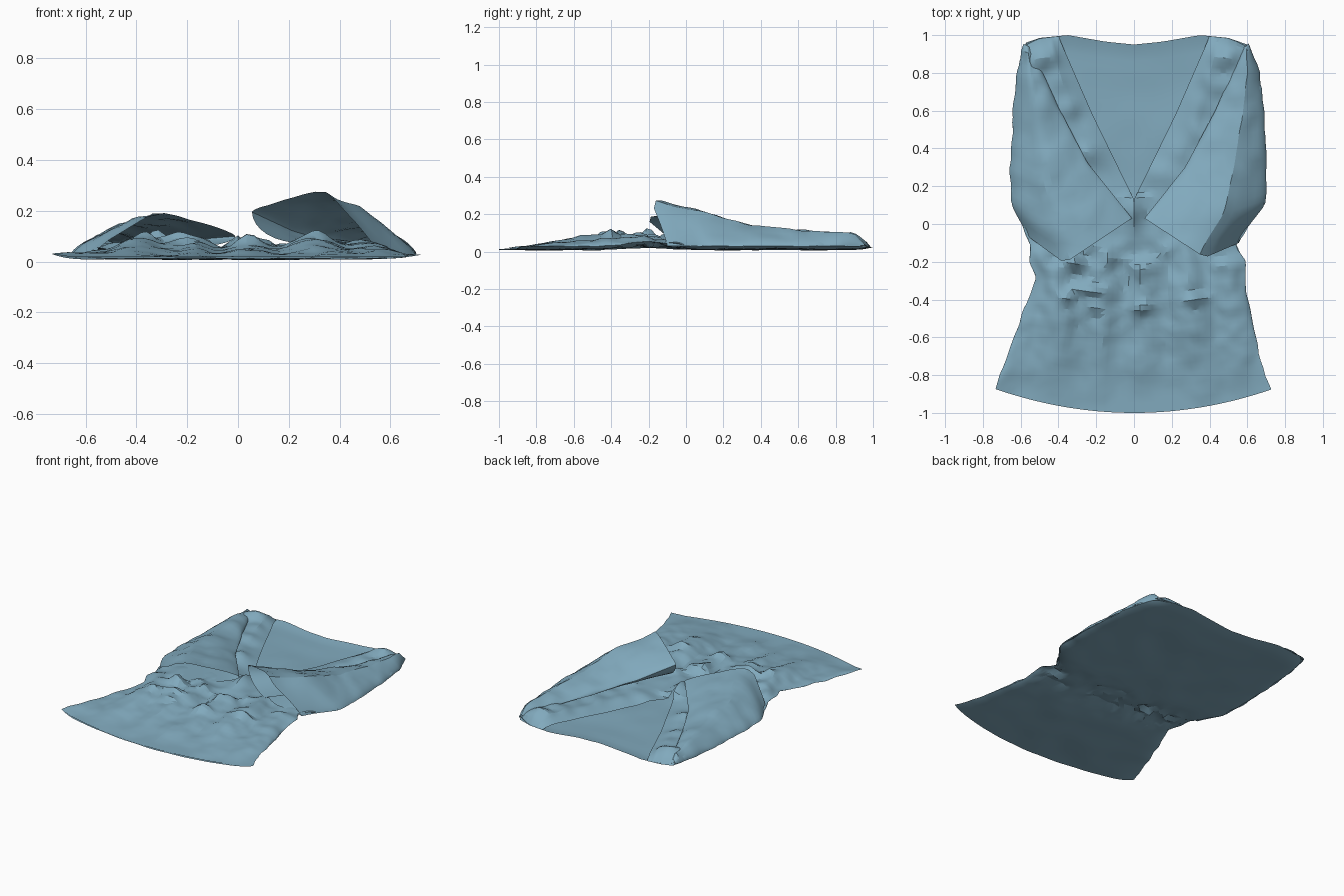
import bpy, bmesh, math
from mathutils import Vector, noise

if "Cube" in bpy.data.objects:
    bpy.data.objects.remove(bpy.data.objects["Cube"])

# Outline of the garment: (y, half width) for each side
LEFT = [(-1, .76), (-.87, .735), (-.75, .69), (-.5, .60), (-.36, .545), (-.28, .52), (-.2, .55),
        (-.1, .555), (0, .59), (.1, .645), (.3, .65), (.6, .635), (.8, .62), (.93, .585), (1, .56)]
RIGHT = [(-1, .75), (-.9, .73), (-.7, .665), (-.5, .625), (-.3, .585), (-.2, .595), (-.12, .54),
         (0, .61), (.1, .69), (.3, .70), (.6, .685), (.8, .66), (.94, .61), (1, .58)]
NECK = [(-1, 0), (.13, 0), (.58, .22), (.97, .39), (1, .40)]
TOP = [(0, .95), (.15, .965), (.35, 1.0), (.5, .985), (.6, .95)]

cloth = bpy.data.materials.new("cloth")
cloth.diffuse_color = (.22, .40, .51, 1)
cloth.use_nodes = True
cloth.node_tree.nodes["Principled BSDF"].inputs["Base Color"].default_value = cloth.diffuse_color


def interp(table, t):
    if t <= table[0][0]:
        return table[0][1]
    for (a, p), (b, q) in zip(table, table[1:]):
        if t <= b:
            return p + (q - p) * (t - a) / (b - a)
    return table[-1][1]


def side(s, y):
    return interp(RIGHT if s > 0 else LEFT, y)


def wob(x, y, f, seed=0):
    return noise.noise(Vector((x * f, y * f, seed)))


def gauss(x, y, cx, cy, rx, ry):
    return math.exp(-((x - cx) / rx) ** 2 - ((y - cy) / ry) ** 2)


def waist(y):
    return math.exp(-((y + .2) / .14) ** 2)


def sheet(name, fn, nu, nv):
    """Grid surface from fn(u, v), with u and v running 0..1."""
    bm = bmesh.new()
    g = [[bm.verts.new(fn(i / nu, j / nv)) for i in range(nu + 1)] for j in range(nv + 1)]
    for j in range(nv):
        for i in range(nu):
            bm.faces.new((g[j][i], g[j][i + 1], g[j + 1][i + 1], g[j + 1][i]))
    bmesh.ops.remove_doubles(bm, verts=bm.verts, dist=.0005)
    bmesh.ops.triangulate(bm, faces=bm.faces)
    bmesh.ops.recalc_face_normals(bm, faces=bm.faces)
    me = bpy.data.meshes.new(name)
    bm.to_mesh(me)
    bm.free()
    ob = bpy.data.objects.new(name, me)
    bpy.context.collection.objects.link(ob)
    me.materials.append(cloth)
    bpy.context.view_layer.objects.active = ob
    ob.select_set(True)
    bpy.ops.object.shade_smooth_by_angle(angle=math.radians(22))
    ob.select_set(False)
    return ob


def rim(s, y):
    """Height of the side seam where front and back meet."""
    return .03 + .025 * waist(y) + .014 * wob(s, y, 9)


def place(s, x0, u, v):
    """Map to plan position, between inner edge x0(y) and the side seam."""
    y = -1 + 1.96 * v
    for _ in range(4):
        x = x0(y) + (side(s, y) + .012 * wob(s, y, 12, 2) - x0(y)) * u
        low = -1 + .125 * (x / .73) ** 2
        y = low + (interp(TOP, x) - low) * v
    return x, y


# Back panel, flat with a crumpled waist
def back(s):
    def fn(u, v):
        u = 1 - (1 - u) ** 1.4
        x, y = place(s, lambda y: 0, u, v)
        z = .011 + .008 * wob(s * x, y, 5, 3)
        z += waist(y) * (.008 + .06 * abs(wob(s * x * .5, y * 1.6, 14, 4)))
        k = u ** 14
        z = z * (1 - k) + rim(s, y) * k
        return s * x, y, max(0, z) + .012 * max(0, (v - .97) / .03)
    return fn


# Gathered puckers on the front: (x, y, rx, ry, height)
PUCKERS = [(.33, -.40, .06, .035, .035), (.03, -.445, .06, .035, .035), (.04, -.25, .03, .05, .025),
           (-.25, -.35, .09, .03, .04), (-.33, -.2, .05, .05, .05), (-.22, -.44, .07, .03, .02),
           (-.36, -.39, .05, .03, .03), (.12, .27, .09, .06, .04), (0, .06, .04, .08, .05),
           (-.26, .38, .08, .05, .03), (-.46, .87, .08, .05, .02), (.46, .87, .08, .05, .02)]
HEIGHT = [(-1, .012), (-.85, .025), (-.6, .05), (-.4, .065), (-.2, .065), (.1, .05),
          (.4, .05), (.8, .07), (.92, .085), (1, .07)]


# Front: skirt below, bodice with V neckline above
def front(s):
    def fn(u, v):
        u = 1 - (1 - u) ** 1.5
        x, y = place(s, lambda y: interp(NECK, y), u, v)
        X = s * x
        skirt = max(0, min(1, (-y + .1) / .3)) * max(0, min(1, (y + 1) / .5))
        z = interp(HEIGHT, y) + .010 * wob(X, y, 6, 7)
        z += skirt * (.012 * math.sin(26 * X + 3 * wob(X, y, 2, 5)) + .012 * wob(X, y, 15, 6))
        z += skirt * .025 * gauss(abs(X), y, .33 - .25 * (y + .5), -.5, .12, .3)
        z += waist(y) * .03 * wob(X, y, 11, 9)
        z += sum(h * gauss(X, y, cx, cy, rx, ry) for cx, cy, rx, ry, h in PUCKERS)
        if y > .15:                      # neckline edge rests on the back panel
            z *= .5 + .5 * min(1, u * 4)
            z += .02 * wob(X, y, 9, 8) * min(1, u * 4)
        r = rim(s, y)
        z = r + (z - r) * math.sqrt(max(0, 1 - u ** 8))
        t = max(0, (v - .9) / .1)        # shoulder rolls over to the back
        z = .022 + (z - .022) * math.sqrt(max(0, 1 - t ** 3))
        return X, y, max(z, .018)
    return fn


# Wide sleeves folded over the front; closed tubes with an open mouth
SLEEVE = {
    1: dict(inner=[(0, .575, .93), (.3, .43, .60), (.6, .27, .30), (1, .055, .03)], end=-.1, drop=.125,
            peak=[(0, .055), (.2, .065), (.45, .085), (.7, .12), (.85, .15), (1, .18)],
            edge=[(0, .055), (.4, .075), (.7, .12), (1, .195)], floor=.07, crest=.57),
    -1: dict(inner=[(0, .54, .93), (.3, .40, .62), (.6, .25, .33), (1, .01, .03)], end=-.06, drop=.18,
             peak=[(0, .055), (.2, .065), (.45, .075), (.7, .10), (1, .14)],
             edge=[(0, .055), (.4, .07), (.7, .085), (1, .10)], floor=.055, crest=.54)}


def sleeve(s):
    d = SLEEVE[s]
    ix = [(a, b) for a, b, c in d["inner"]]
    iy = [(a, c) for a, b, c in d["inner"]]

    def hump(t, c):
        return max(0, 1 - abs(t - c) / (c if t < c else 1 - c))

    def fn(u, v):
        a = u * 2 * math.pi              # u runs around the tube
        t = .5 - .5 * math.cos(a)        # 0 inner edge, 1 outer edge
        top = math.sin(a)
        oy = .955 + (d["end"] - .955) * v
        ox, px, py = side(s, oy) + .004, interp(ix, v), interp(iy, v)
        x = px + (ox - px) * t + .014 * t * wob(s, y := oy, 9, 12)
        y = py + (oy - py) * t - d["drop"] * hump(t, .64) * v ** 2 * (1 if top > 0 else .75)
        z = interp(d["edge"], v) * (1 - t) + .03 * t
        if top > 0:
            z += interp(d["peak"], v) * hump(t, d["crest"]) ** (.5 + .3 * v)
            z += top * (.022 * wob(s * x, y, 5, 11) + .016 * wob(s * x, y, 12, 13)) * (1 - .5 * v)
        else:
            z += top * (z - d["floor"]) * (1 if t < .5 else .3)
        end = math.sqrt(max(0, 1 - max(0, 1 - v / .08) ** 2))
        z = .035 + (z - .035) * (.3 + .7 * end)   # rounded shoulder end
        return s * x, y, min(.295, max(z, .022))
    return fn


for s, label in ((-1, "left"), (1, "right")):
    sheet("back_panel_" + label, back(s), 18, 44)
    sheet("front_panel_" + label, front(s), 28, 72)
    sheet("sleeve_" + label, sleeve(s), 36, 28)
